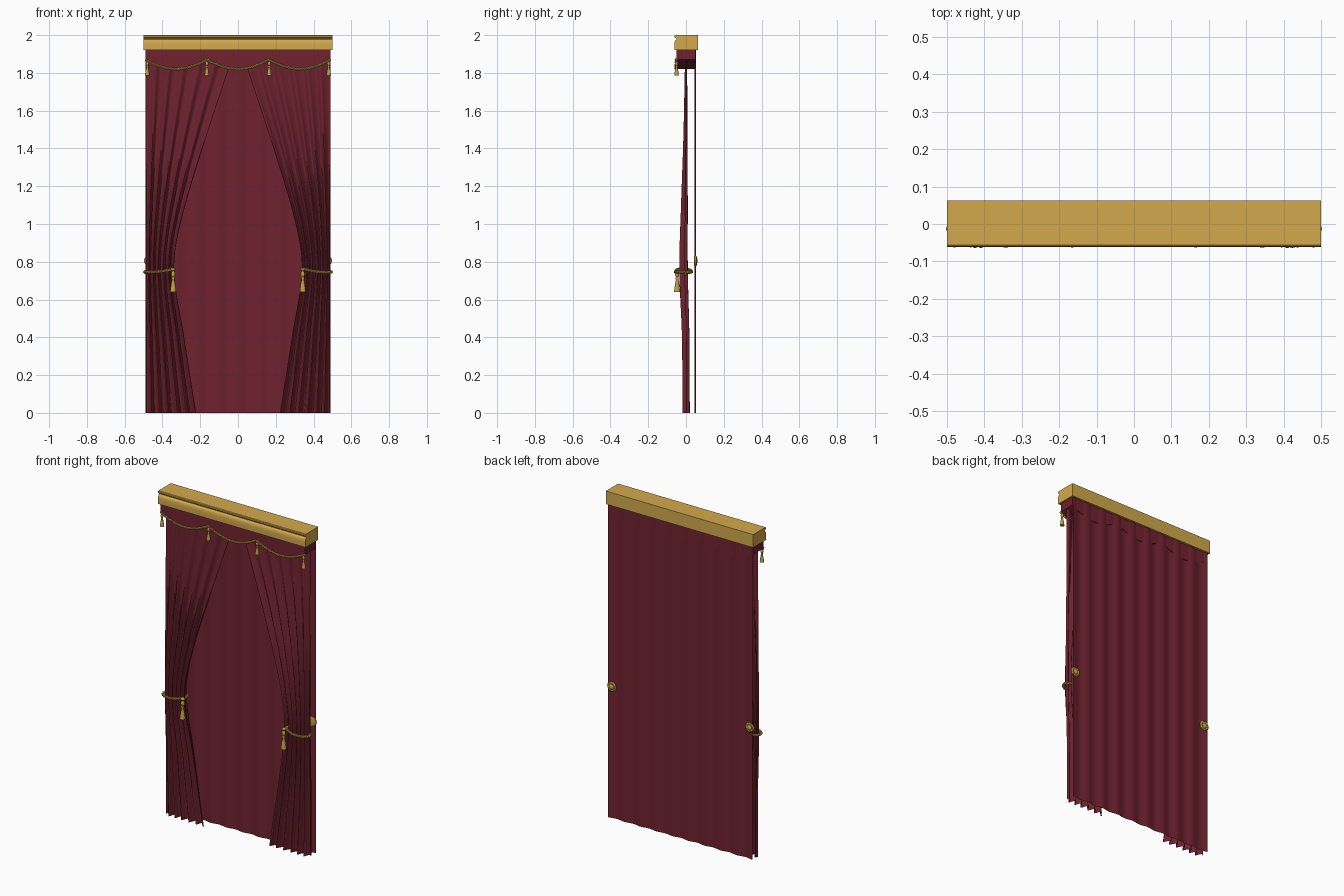
import bpy, bmesh, math
from mathutils import Vector

if "Cube" in bpy.data.objects:
    bpy.data.objects.remove(bpy.data.objects["Cube"])

def material(name, rgb):
    m = bpy.data.materials.new(name)
    m.diffuse_color = (*rgb, 1)
    m.use_nodes = True
    m.node_tree.nodes["Principled BSDF"].inputs["Base Color"].default_value = m.diffuse_color
    return m

RED = material("burgundy_velvet", (0.16, 0.016, 0.028))
GOLD = material("gold_wood", (0.65, 0.40, 0.075))
CORD = material("gold_cord", (0.52, 0.36, 0.06))

def add(name, mesh, mat, angle=None):
    ob = bpy.data.objects.new(name, mesh)
    bpy.context.collection.objects.link(ob)
    mesh.materials.clear()
    mesh.materials.append(mat)
    if angle is not None:
        bpy.ops.object.select_all(action='DESELECT')
        ob.select_set(True)
        bpy.context.view_layer.objects.active = ob
        bpy.ops.object.shade_smooth_by_angle(angle=math.radians(angle))
    return ob

def from_bmesh(name, bm, mat, angle=None):
    bmesh.ops.recalc_face_normals(bm, faces=bm.faces)
    me = bpy.data.meshes.new(name)
    bm.to_mesh(me)
    bm.free()
    return add(name, me, mat, angle)

def sheet(name, f, nu, nv, mat, angle, flip=False):
    """Grid surface from f(u, v), front side towards -y."""
    verts = [f(i / nu, j / nv) for j in range(nv + 1) for i in range(nu + 1)]
    faces = []
    for j in range(nv):
        for i in range(nu):
            a = j * (nu + 1) + i
            q = (a, a + 1, a + nu + 2, a + nu + 1)
            faces.append(q[::-1] if flip else q)
    me = bpy.data.meshes.new(name)
    me.from_pydata(verts, [], faces)
    return add(name, me, mat, angle)

def lathe(name, profile, origin, axis, mat, n=14, angle=40):
    """Spin (radius, height) pairs about z or y."""
    bm = bmesh.new()
    rings = []
    for r, h in profile:
        ring = []
        for k in range(n):
            a = 2 * math.pi * k / n
            p = (r * math.cos(a), r * math.sin(a), h)
            if axis == 'Y':
                p = (p[0], p[2], p[1])
            ring.append(bm.verts.new(Vector(p) + Vector(origin)))
        rings.append(ring)
    for a, b in zip(rings, rings[1:]):
        for k in range(n):
            bm.faces.new((a[k], a[(k + 1) % n], b[(k + 1) % n], b[k]))
    bm.faces.new(rings[0])
    bm.faces.new(rings[-1])
    return from_bmesh(name, bm, mat, angle)

def rope(name, pts, r, pitch, closed=False):
    """Two strands twisted around a path."""
    cu = bpy.data.curves.new(name, 'CURVE')
    cu.dimensions = '3D'
    cu.bevel_depth = r * 0.62
    cu.bevel_resolution = 1
    cu.use_fill_caps = True
    n = len(pts)
    dist = [0]
    for a, b in zip(pts, pts[1:]):
        dist.append(dist[-1] + (b - a).length)
    total = dist[-1] + ((pts[0] - pts[-1]).length if closed else 0)
    turns = round(total / pitch)
    for s in range(2):
        sp = cu.splines.new('POLY')
        sp.points.add(n - 1)
        sp.use_cyclic_u = closed
        for i, p in enumerate(pts):
            nxt = pts[(i + 1) % n] if closed else pts[min(i + 1, n - 1)]
            prv = pts[i - 1] if closed or i else pts[0]
            t = (nxt - prv).normalized()
            side = t.cross(Vector((0, 0, 1))).normalized()
            up = side.cross(t)
            a = 2 * math.pi * turns * dist[i] / total + s * math.pi
            q = p + (side * math.cos(a) + up * math.sin(a)) * r * 0.5
            sp.points[i].co = (*q, 1)
    tmp = bpy.data.objects.new(name + "_tmp", cu)
    bpy.context.collection.objects.link(tmp)
    bpy.context.view_layer.update()
    me = bpy.data.meshes.new_from_object(tmp.evaluated_get(bpy.context.evaluated_depsgraph_get()))
    bpy.data.objects.remove(tmp)
    return add(name, me, CORD, 50)

def tassel(name, x, y, top, length, radius):
    prof = [(.15, 0), (.2, -.1), (.5, -.15), (.68, -.23), (.6, -.32), (.38, -.37),
            (.52, -.40), (.52, -.45), (.42, -.48), (.7, -.68), (1, -1)]
    lathe(name, [(r * radius, h * length) for r, h in prof], (x, y, top), 'Z', CORD)

def extrude_profile(name, pts, move, mat, angle):
    bm = bmesh.new()
    f = bm.faces.new([bm.verts.new(p) for p in pts])
    ext = bmesh.ops.extrude_face_region(bm, geom=[f])
    bmesh.ops.translate(bm, vec=move, verts=[v for v in ext["geom"] if isinstance(v, bmesh.types.BMVert)])
    return from_bmesh(name, bm, mat, angle)

# Cornice: moulding profile run along x
cornice = [(.063, 1.92), (.063, 2), (-.056, 2), (-.06, 1.997), (-.06, 1.989), (-.055, 1.984),
           (-.049, 1.981), (-.049, 1.978), (-.056, 1.974), (-.06, 1.966), (-.061, 1.95), (-.06, 1.92)]
extrude_profile("cornice", [(-.5, y, z) for y, z in cornice], (1, 0, 0), GOLD, 35)

# Valance: block with three scallops along its lower edge
W = .49
def scallop(x):
    t = ((x + W) / (2 * W / 3)) % 1
    return 1.87 - .05 * math.sin(math.pi * t) ** .9 if 0 < t < 1 else 1.87
N = 48
xs = [-W + 2 * W * i / N for i in range(N + 1)]
low = [(x, -.05, scallop(x) if i % 16 else 1.87) for i, x in enumerate(xs)]
extrude_profile("valance", low + [(W, -.05, 1.93), (-W, -.05, 1.93)], (0, .1, 0), RED, 50)

# Twisted trim and tassels on the valance
trim = []
for i in range(361):
    x = -W + 2 * W * i / 360
    trim.append(Vector((x, -.052, scallop(x) if i % 120 else 1.87)))
rope("valance_trim", trim, .007, .028)
for i, x in enumerate((-.48, -.165, .165, .48)):
    tassel(f"valance_tassel_{i + 1}", x, -.05, 1.87, .085, .0125)

# Back curtain: softly rippled sheet
sheet("back_curtain", lambda u, v: (-W + 2 * W * u, .05 + .004 * math.cos(2 * math.pi * 9 * u), 1.93 * v),
      108, 1, RED, 60)

def interp(table, z):
    """Smooth interpolation through (z, value) pairs."""
    k = next((i for i in range(len(table) - 2) if z <= table[i + 1][0]), len(table) - 2)
    p = [table[min(max(k + d, 0), len(table) - 1)] for d in (-1, 0, 1, 2)]
    h = p[2][0] - p[1][0]
    t = (z - p[1][0]) / h
    m1 = (p[2][1] - p[0][1]) / (p[2][0] - p[0][0]) * h
    m2 = (p[3][1] - p[1][1]) / (p[3][0] - p[1][0]) * h
    return ((2*t**3 - 3*t**2 + 1) * p[1][1] + (t**3 - 2*t**2 + t) * m1
            + (3*t**2 - 2*t**3) * p[2][1] + (t**3 - t**2) * m2)

INNER = [(0, .222), (.4, .285), (.76, .338), (1.0, .305), (1.4, .188), (1.82, .05), (1.93, .015)]
AMP = [(0, .021), (.4, .021), (.76, .024), (1.1, .019), (1.45, .012), (1.93, .005)]
SHIFT = [(0, .002), (.4, .0), (.76, -.011), (1.1, -.007), (1.45, -.002), (1.93, .001)]

for s, side in ((-1, "left"), (1, "right")):
    # Drawn curtain gathered at the tie
    def drape(u, v):
        z = 1.93 * v
        x = W + (interp(INNER, z) - W) * u
        ph = 2 * math.pi * 6 * u + .8 * math.sin(5 * u)
        fold = math.sin(ph) + .18 * math.sin(2 * ph + .6)
        return (s * x, interp(SHIFT, z) + interp(AMP, z) * fold * .9, z)
    sheet(f"{side}_curtain", drape, 84, 40, RED, 50, flip=s > 0)

    # Tie-back rope loop round the gathers
    loop = []
    for i in range(160):
        a = 2 * math.pi * i / 160
        c = math.cos(a)
        loop.append(Vector((s * (.417 - .076 * c), -.013 + .042 * math.sin(a),
                            .754 + .008 * c - .006 * math.sin(a) * math.sin(a))))
    rope(f"{side}_tieback", loop, .0085, .03, closed=True)
    tassel(f"{side}_tieback_tassel", s * .343, -.047, .765, .125, .0165)
    lathe(f"{side}_tieback_knot", [(.003, -.011), (.009, -.007), (.012, 0), (.009, .007), (.003, .011)],
          (s * .343, -.043, .757), 'Z', CORD, 10)

    # Rosette on the back
    lathe(f"{side}_rosette", [(.02, .042), (.029, .045), (.03, .052), (.024, .057), (.016, .056),
                              (.011, .06), (.004, .062)], (s * .468, 0, .805), 'Y', CORD, 14)
